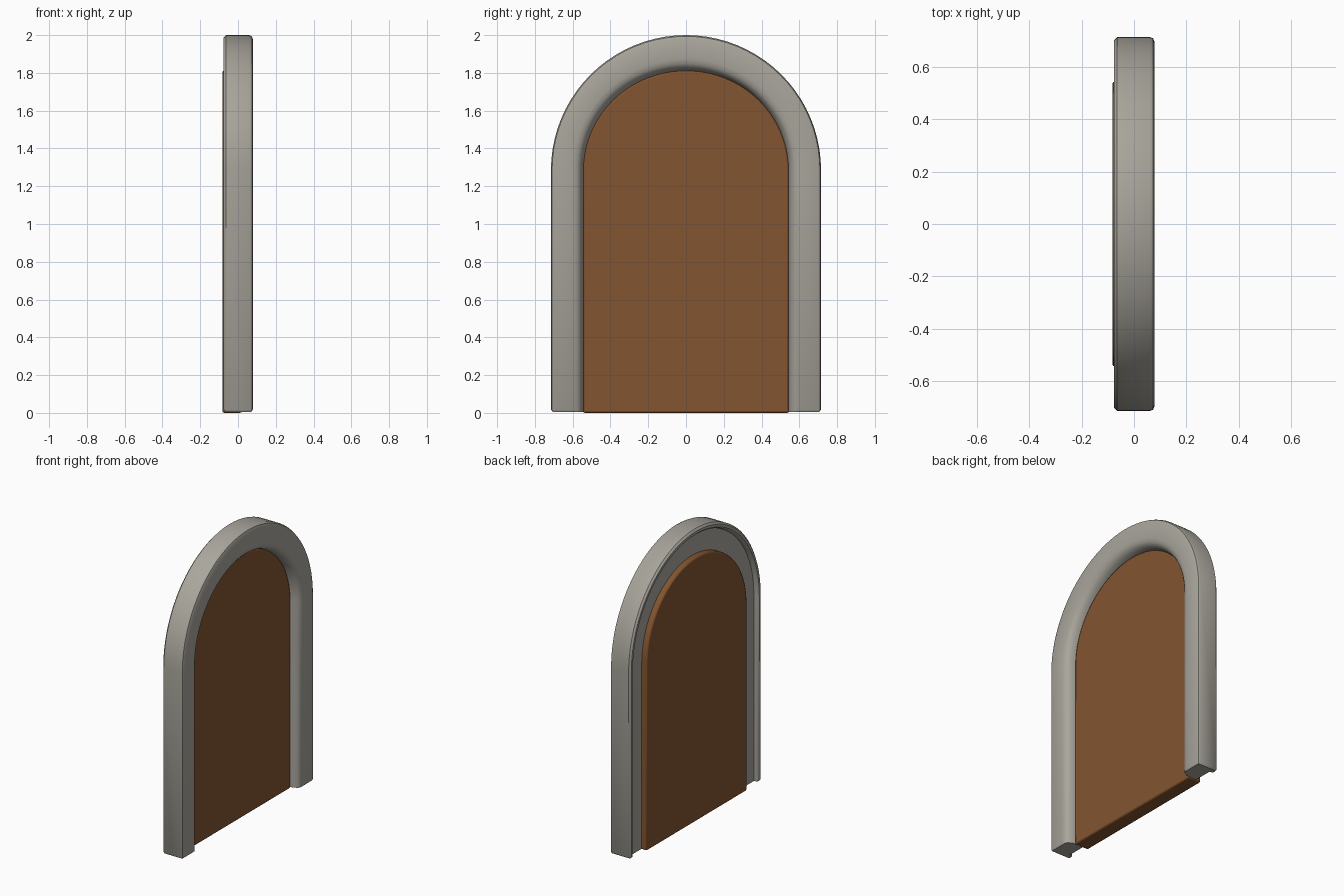
import bpy, bmesh, math

if "Cube" in bpy.data.objects:
    bpy.data.objects.remove(bpy.data.objects["Cube"])

SPRING = 1.285   # height where the arch starts
HALF = 0.715     # outer half width and arch radius


def material(name, rgb):
    m = bpy.data.materials.new(name)
    m.diffuse_color = (*rgb, 1)
    m.use_nodes = True
    m.node_tree.nodes["Principled BSDF"].inputs["Base Color"].default_value = m.diffuse_color
    return m


def arch_path(o, z0, n=40):
    """(y, z) points of the arch outline moved inward by o, starting at height z0."""
    w, h = HALF - o, HALF - o * 1.1
    pts = [(w, z0), (w, 0.018)]
    pts += [(w * math.cos(math.pi * i / n), SPRING + h * math.sin(math.pi * i / n))
            for i in range(n + 1)]
    return pts + [(-w, 0.018), (-w, z0)]


def finish(name, bm, mat):
    bmesh.ops.recalc_face_normals(bm, faces=bm.faces)
    me = bpy.data.meshes.new(name)
    bm.to_mesh(me)
    bm.free()
    ob = bpy.data.objects.new(name, me)
    bpy.context.collection.objects.link(ob)
    me.materials.append(mat)
    bpy.ops.object.select_all(action='DESELECT')
    ob.select_set(True)
    bpy.context.view_layer.objects.active = ob
    bpy.ops.object.shade_smooth_by_angle(angle=math.radians(40))
    return ob


stone = material("warm grey stone", (0.40, 0.38, 0.335))
wood = material("brown wood", (0.225, 0.09, 0.029))

# Frame: rounded section with a channel in the back, swept along the arch
section = [(0, 0.06), (0.006, 0.073), (0.02, 0.079), (0.115, 0.079), (0.138, 0.074),
           (0.153, 0.062), (0.163, 0.045), (0.172, 0.015), (0.172, -0.045),
           (0.042, -0.045), (0.036, -0.068), (0.028, -0.076), (0.012, -0.076), (0, -0.064)]
bm = bmesh.new()
rings = []
for o, x in section:
    rings.append([[x, y, z] for y, z in arch_path(o, 0.006)])
# shrink the outer corners a little at the feet so they look rounded
for ring in rings:
    for p, s in ((ring[0], 1), (ring[-1], -1)):
        p[0] = max(-0.068, min(0.071, p[0]))
        p[1] = s * min(abs(p[1]), HALF - 0.009)
grid = [[bm.verts.new(p) for p in ring] for ring in rings]
k = len(grid)
for a in range(k):
    b = (a + 1) % k
    for i in range(len(grid[0]) - 1):
        bm.faces.new((grid[a][i], grid[a][i + 1], grid[b][i + 1], grid[b][i]))
bm.faces.new([g[0] for g in grid])
bm.faces.new([g[-1] for g in grid])
finish("arch_frame", bm, stone)

# Door: arched slab, recessed at the front and proud of the frame at the back
bm = bmesh.new()
outline = [p for i, p in enumerate(arch_path(0.17, 0.0)) if i != 1]
outline.pop(-2)
face = bm.faces.new([bm.verts.new((-0.083, y, z)) for y, z in outline])
ext = bmesh.ops.extrude_face_region(bm, geom=[face])
bmesh.ops.translate(bm, vec=(0.103, 0, 0),
                    verts=[v for v in ext['geom'] if isinstance(v, bmesh.types.BMVert)])
door = finish("door_panel", bm, wood)
bev = door.modifiers.new("soft edges", 'BEVEL')
bev.width = 0.01
bev.segments = 2
bev.limit_method = 'ANGLE'
